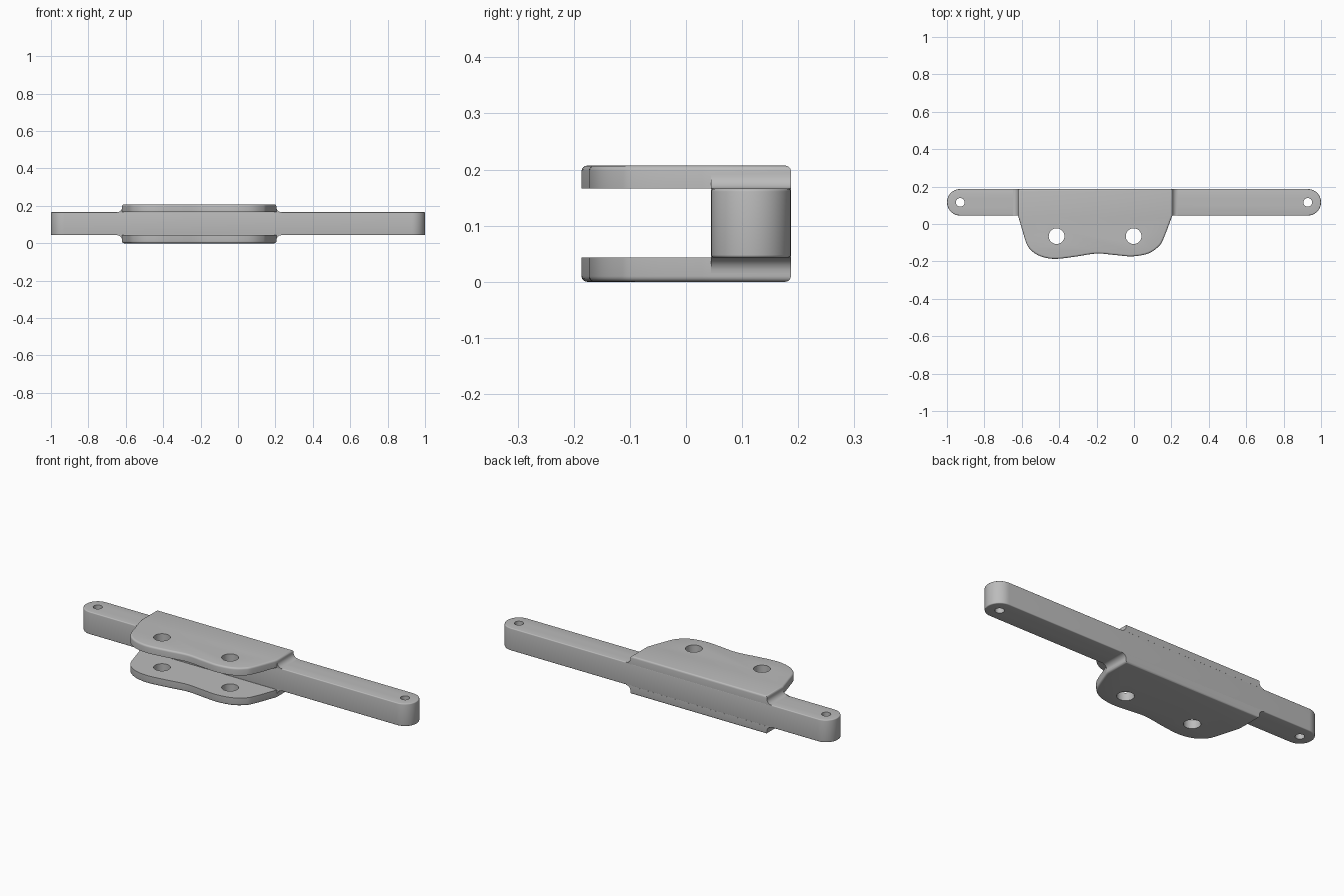
import bpy, bmesh, math
from mathutils import Vector

old = bpy.data.objects.get("Cube")
if old:
    bpy.data.objects.remove(old, do_unlink=True)

grey = bpy.data.materials.new("plain grey")
grey.use_nodes = True
COLOUR = (0.5, 0.5, 0.5, 1)
grey.diffuse_color = COLOUR
grey.node_tree.nodes["Principled BSDF"].inputs["Base Color"].default_value = COLOUR

BACK, BAR_FRONT = 0.187, 0.045      # depth of the bar
LOW, HIGH, TOP = 0.043, 0.166, 0.207  # bar bottom, bar top, overall top
LEFT, RIGHT = -0.62, 0.205          # ends of the plates


def arc(cx, cy, r, start, end, n):
    angles = [math.radians(start + (end - start) * i / n) for i in range(n + 1)]
    return [(cx + r * math.cos(a), cy + r * math.sin(a)) for a in angles]


def spline(points, steps=8):
    """Smooth curve through the points."""
    p = [Vector(q) for q in points]
    p = [2 * p[0] - p[1]] + p + [2 * p[-1] - p[-2]]
    out = []
    for a, b, c, d in zip(p, p[1:], p[2:], p[3:]):
        for i in range(steps):
            t = i / steps
            out.append(0.5 * (2 * b + (c - a) * t + (2 * a - 5 * b + 4 * c - d) * t * t
                              + (3 * b - a - 3 * c + d) * t ** 3))
    return out + [p[-2]]


def prism(name, outline, lo, hi, axis="z", round_levels=(), radius=0.01):
    """Extrude an outline between lo and hi, rounding the rims at some levels."""
    bm = bmesh.new()
    place = (lambda u, v, w: (u, v, w)) if axis == "z" else (lambda u, v, w: (u, w, v))
    face = bm.faces.new([bm.verts.new(place(u, v, lo)) for u, v in outline])
    move = Vector(place(0, 0, hi - lo))
    made = bmesh.ops.extrude_face_region(bm, geom=[face], use_keep_orig=True)["geom"]
    bmesh.ops.translate(bm, vec=move, verts=[g for g in made if isinstance(g, bmesh.types.BMVert)])
    bmesh.ops.recalc_face_normals(bm, faces=bm.faces)
    rims = [e for e in bm.edges for z in round_levels
            if all(abs(v.co.z - z) < 1e-5 for v in e.verts)]
    if rims:
        bmesh.ops.bevel(bm, geom=rims, offset=radius, segments=4, profile=0.5, affect="EDGES")
    mesh = bpy.data.meshes.new(name)
    bm.to_mesh(mesh)
    bm.free()
    mesh.materials.append(grey)
    obj = bpy.data.objects.new(name, mesh)
    bpy.context.collection.objects.link(obj)
    return obj


def select(obj):
    bpy.ops.object.select_all(action="DESELECT")
    obj.select_set(True)
    bpy.context.view_layer.objects.active = obj


def drill(obj, centres, r):
    """Cut round holes straight down through a part."""
    for x, y in centres:
        cutter = prism("hole_cutter", arc(x, y, r, 0, 360, 32)[:-1], -0.1, 0.4)
        cutter.hide_render = True
        cut = obj.modifiers.new("hole", "BOOLEAN")
        cut.operation, cut.solver, cut.object = "DIFFERENCE", "EXACT", cutter
        select(obj)
        bpy.ops.object.modifier_apply(modifier=cut.name)
        bpy.data.objects.remove(cutter, do_unlink=True)


def smooth(obj):
    select(obj)
    bpy.ops.object.shade_smooth_by_angle(angle=math.radians(35))


# Long bar with round ends and a pin hole at each end
r = (BACK - BAR_FRONT) / 2
mid = (BACK + BAR_FRONT) / 2
bar = prism("bar", arc(1 - r, mid, r, -90, 90, 20) + arc(r - 1, mid, r, 90, 270, 20),
            LOW, HIGH, round_levels=(LOW, HIGH), radius=0.005)
drill(bar, [(-0.929, mid), (0.929, mid)], 0.023)
smooth(bar)

# Solid middle joining the bar to both plates
core = prism("bar_core", [(LEFT + 0.002, BAR_FRONT + 0.0005), (RIGHT - 0.002, BAR_FRONT + 0.0005),
                          (RIGHT - 0.002, BACK - 0.0003), (LEFT + 0.002, BACK - 0.0003)],
             LOW - 0.01, HIGH + 0.01)

# Two wavy plates, rounded on their outer rims, with two bolt holes each
edge = spline([(LEFT, BAR_FRONT), (-0.595, -0.04), (-0.57, -0.115), (-0.53, -0.157),
               (-0.475, -0.18), (-0.41, -0.186), (-0.31, -0.174), (-0.2, -0.158),
               (-0.1, -0.166), (-0.01, -0.173), (0.075, -0.158), (0.13, -0.122),
               (0.158, -0.078), (RIGHT, BAR_FRONT)])
outline = [(LEFT, BACK)] + [tuple(p) for p in edge] + [(RIGHT, BACK)]
for name, lo, hi, rim in (("lower_plate", 0, LOW, 0), ("upper_plate", HIGH, TOP, TOP)):
    plate = prism(name, outline, lo, hi, round_levels=(rim,), radius=0.01)
    drill(plate, [(-0.414, -0.065), (-0.002, -0.065)], 0.042)
    smooth(plate)

# Concave fillets where the plate ends meet the bar
f = 0.027
for side, x, out in (("right", LEFT, -1), ("left", RIGHT, 1)):
    for level, z, up in (("upper", HIGH, 1), ("lower", LOW, -1)):
        curve = [(x + out * (f + u), z + up * (f + v)) for u, v in arc(0, 0, f, 180, 270, 8)]
        corner = [(x + out * f, z - up * 0.006), (x - out * 0.004, z - up * 0.006),
                  (x - out * 0.004, z + up * f)]
        smooth(prism(f"{side}_{level}_fillet", curve + corner, BAR_FRONT, BACK, axis="y"))
